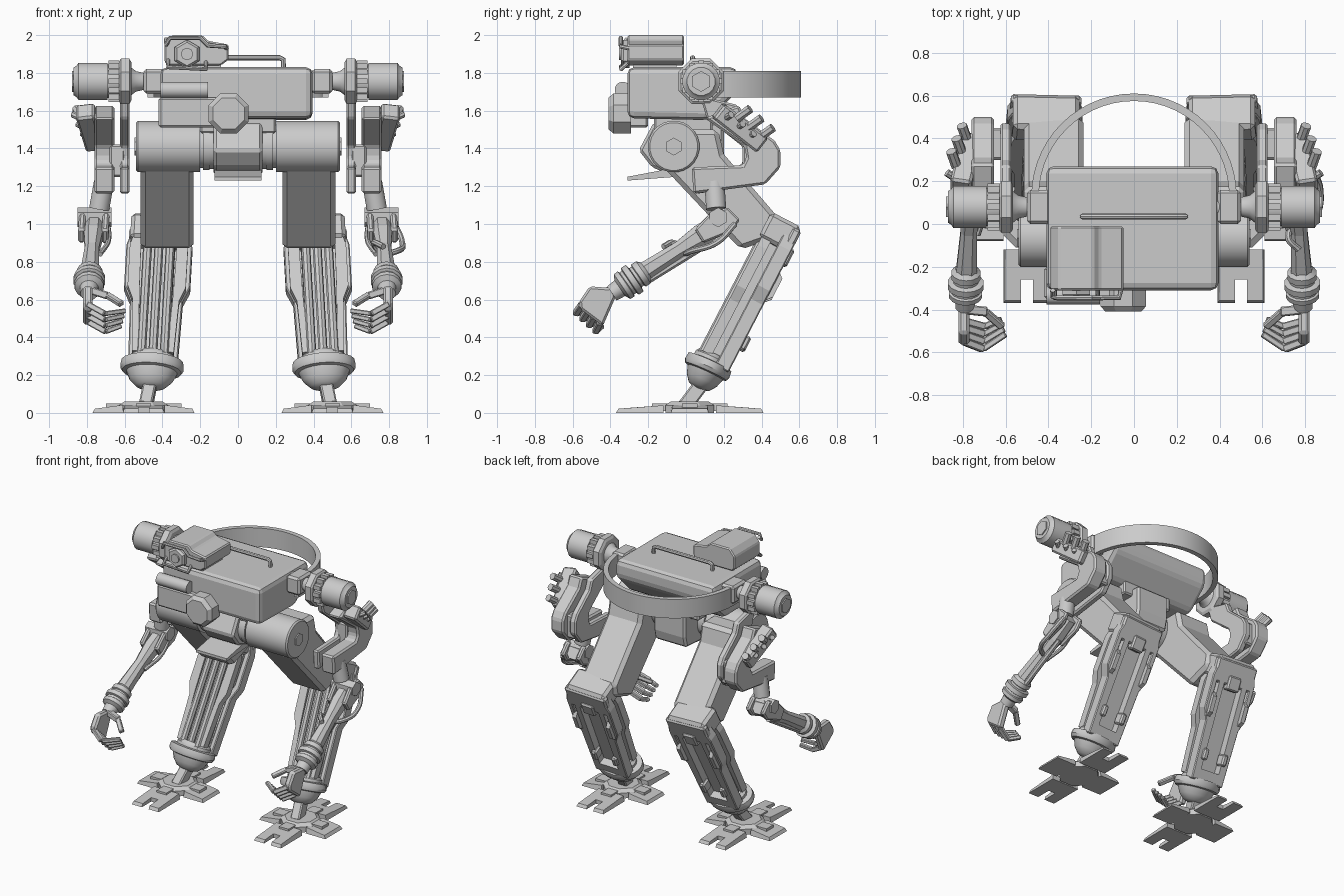
import bpy, bmesh
from math import sin, cos, pi
from mathutils import Vector as V, Matrix

if "Cube" in bpy.data.objects:
    bpy.data.objects.remove(bpy.data.objects["Cube"])

I = Matrix.Identity(4)

def finish(o, mirror, bevel, seg, smooth):
    bpy.context.view_layer.objects.active = o
    for s in bpy.context.selected_objects:
        s.select_set(False)
    o.select_set(True)
    if smooth:
        bpy.ops.object.shade_smooth_by_angle(angle=0.65)
    if bevel:
        m = o.modifiers.new("bevel", 'BEVEL')
        m.width, m.segments, m.limit_method = bevel, seg, 'ANGLE'
    if mirror:
        m = o.modifiers.new("mirror", 'MIRROR')
        m.use_mirror_merge = False

def loft(name, rings, M=I, mirror=False, bevel=0, seg=1, smooth=False):
    bm = bmesh.new()
    R = [[bm.verts.new(M @ V(p)) for p in r] for r in rings]
    n = len(R[0])
    for a, b in zip(R, R[1:]):
        for i in range(n):
            bm.faces.new((a[i], a[(i + 1) % n], b[(i + 1) % n], b[i]))
    bm.faces.new(R[0][::-1])
    bm.faces.new(R[-1])
    bmesh.ops.recalc_face_normals(bm, faces=bm.faces)
    me = bpy.data.meshes.new(name)
    bm.to_mesh(me)
    bm.free()
    o = bpy.data.objects.new(name, me)
    bpy.context.collection.objects.link(o)
    finish(o, mirror, bevel, seg, smooth)
    return o

def prism(name, pts, axis, d0, d1, **k):
    put = {'x': lambda a, b, d: (d, a, b), 'y': lambda a, b, d: (a, d, b), 'z': lambda a, b, d: (a, b, d)}[axis]
    return loft(name, [[put(a, b, d) for a, b in pts] for d in (d0, d1)], **k)

def box(name, x, y, z, **k):
    return prism(name, [(x[0], y[0]), (x[1], y[0]), (x[1], y[1]), (x[0], y[1])], 'z', z[0], z[1], **k)

def frame(p, q):
    p, q = V(p), V(q)
    z = (q - p).normalized()
    h = V((1, 0, 0)) if abs(z.x) < .8 else V((0, 1, 0))
    x = (h - z * h.dot(z)).normalized()
    M = Matrix((x, z.cross(x), z)).transposed().to_4x4()
    M.translation = p
    return M, (q - p).length

def bar(name, p, q, w, d, **k):
    M, L = frame(p, q)
    return box(name, (-w / 2, w / 2), (-d / 2, d / 2), (0, L), M=M, **k)

def lathe(name, p, q, prof, n=16, sy=1, smooth=True, **k):
    M, L = frame(p, q)
    return loft(name, [[(r * cos(2 * pi * (i + .5) / n), sy * r * sin(2 * pi * (i + .5) / n), t)
                        for i in range(n)] for t, r in prof], M=M, smooth=smooth, **k)

def rod(name, p, q, r, n=12, **k):
    return lathe(name, p, q, [(0, r), ((V(q) - V(p)).length, r)], n, **k)

def tube(name, pts, r, soft=True, mirror=False):
    c = bpy.data.curves.new(name, 'CURVE')
    c.dimensions, c.bevel_depth, c.bevel_resolution, c.use_fill_caps = '3D', r, 2, True
    s = c.splines.new('BEZIER')
    s.resolution_u = 6 if soft else 1
    s.bezier_points.add(len(pts) - 1)
    for b, p in zip(s.bezier_points, pts):
        b.co = p
        b.handle_left_type = b.handle_right_type = 'AUTO' if soft else 'VECTOR'
    tmp = bpy.data.objects.new(name + "_path", c)
    me = bpy.data.meshes.new_from_object(tmp)
    bpy.data.objects.remove(tmp)
    o = bpy.data.objects.new(name, me)
    bpy.context.collection.objects.link(o)
    finish(o, mirror, 0, 1, True)

# torso, front housing and octagonal boss
prism("torso", [(-.31, 1.56), (-.31, 1.83), (.27, 1.83), (.27, 1.7), (.12, 1.55)], 'x', -.41, .395, bevel=.035, seg=2)
box("front_housing", (-.42, -.06), (-.35, -.2), (1.51, 1.67), bevel=.012)
rod("front_roll", (-.41, -.335, 1.71), (-.16, -.335, 1.71), .043, 16)
lathe("front_boss", (-.05, -.29, 1.585), (-.05, -.41, 1.585), [(0, .115), (.095, .115), (.12, .09)], 8, smooth=False)
box("waist", (-.2, .2), (-.17, .14), (1.48, 1.6), bevel=.01)

# sensor head with lens and guard rail
prism("sensor_head", [(-.39, 1.86), (-.39, 1.95), (-.35, 2), (-.19, 2), (-.16, 1.97), (-.05, 1.95), (-.05, 1.87), (-.09, 1.84),
                      (-.37, 1.84)], 'y', -.31, -.01, bevel=.008)
box("sensor_foot", (-.35, -.09), (-.28, -.05), (1.81, 1.86))
for x in (-.34, -.26):
    box("sensor_rib", (x, x + .05), (-.3, -.02), (1.985, 2.0))
lathe("lens_rim", (-.27, -.3, 1.9), (-.27, -.36, 1.9), [(0, .075), (.03, .075), (.045, .062)], 6, smooth=False)
rod("lens", (-.27, -.34, 1.9), (-.27, -.355, 1.9), .032)
tube("lens_guard", [(-.38, -.31, 1.98), (-.38, -.34, 1.95), (-.36, -.345, 1.985), (-.2, -.345, 1.985), (-.16, -.345, 1.945),
                    (-.07, -.345, 1.94), (-.06, -.3, 1.93)], .012, False)
tube("lower_guard", [(-.37, -.3, 1.87), (-.37, -.345, 1.83), (-.17, -.345, 1.82), (-.17, -.3, 1.86)], .012, False)
tube("top_handle", [(-.24, .035, 1.81), (-.24, .035, 1.87), (-.22, .035, 1.88), (.22, .035, 1.88), (.24, .035, 1.87),
                    (.24, .035, 1.81)], .014, False)

# rear U-shaped hoop
arc = lambda r: [(r * cos(pi * i / 28), .13 + r * sin(pi * i / 28)) for i in range(29)]
prism("rear_hoop", [(.48, .02)] + arc(.48) + [(-.48, .02), (-.445, .02)] + arc(.445)[::-1] + [(.445, .02)],
      'z', 1.67, 1.81, smooth=True)

# hips
prism("pelvis", [(-.17, 1.54), (-.25, 1.39), (-.18, 1.3), (-.08, 1.26), (.18, 1.28), (.2, 1.36), (.2, 1.54)], 'x', -.13, .13, bevel=.015)
prism("pelvis_flap", [(-.31, 1.23), (-.31, 1.25), (-.1, 1.29), (-.05, 1.25), (-.18, 1.24)], 'x', -.125, .125)
hip = (-.065, 1.41)
lathe("hip_drum", (.1, *hip), (.6, *hip), [(0, .12), (.05, .12), (.05, .125), (.085, .125), (.085, .115), (.1, .115), (.1, .137),
      (.43, .137), (.44, .127)], 24, mirror=True)
rod("hip_bolt", (.53, *hip), (.548, *hip), .047, 6, mirror=True, smooth=False)

# thighs
prism("thigh", [(-.17, 1.37), (-.1, 1.5), (.17, 1.5), (.2, 1.37), (.5, 1.02), (.48, .93), (.29, .865), (-.1, 1.28)], 'x', .235, .515,
      mirror=True, bevel=.025)

# shins, in a frame running down from the knee (local +y is the front)
M, L = frame((.41, .52, 1.0), (.455, .11, .21))
k = dict(M=M, mirror=True)
box("knee_block", (-.155, .155), (-.09, .09), (-.02, .13), bevel=.02, **k)
box("knee_plate", (-.165, .165), (-.1, -.05), (.0, .17), bevel=.012, **k)
box("knee_latch", (-.05, .05), (-.115, -.06), (.1, .2), bevel=.01, **k)
box("shin_core", (-.085, .085), (-.045, .04), (.1, L - .06), bevel=.01, **k)
for s in (-1, 1):
    rail = [(.11, .02), (.145, .02), (.175, .12), (.175, .36), (.14, .44), (.13, .84), (.095, .84), (.105, .42), (.135, .34), (.135, .13)]
    prism("shin_rail", [(s * a, b) for a, b in rail], 'y', -.1, -.02, bevel=.006, **k)
    prism("shin_front_rail", [(s * a * .88, b + .05) for a, b in rail[:5]] + [(s * .11, .8), (s * .075, .8), (s * .09, .44)],
          'y', .02, .075, **k)
    box("shin_back_edge", sorted((s * .075, s * .115)), (-.1, -.04), (.12, .82), **k)
    prism("shin_guard", [(-.09, .24), (-.125, .27), (-.125, .38), (-.09, .42)], 'x', s * .12, s * .15, **k)
    box("ankle_lug", sorted((s * .06, s * .1)), (-.125, -.05), (.62, .7), bevel=.01, **k)
for x in (-.06, 0, .06):
    tube("shin_pipe", [M @ V((x, .07, z)) for z in (.1, .45, .84)], .024, mirror=True)
box("shin_back_foot", (-.11, .11), (-.1, -.03), (.76, .83), **k)

# ankle cups and posts
lathe("ankle_cup", (.45, .145, .31), (.465, .055, .11), [(0, .105), (.02, .125), (.04, .125), (.045, .165), (.08, .17), (.1, .158),
      (.105, .135), (.15, .115), (.185, .08), (.2, .04)], 20, sy=.76, mirror=True)
bar("ankle_post", (.465, .08, .15), (.49, -.01, .03), .07, .08, mirror=True, bevel=.008)

# feet: hub and four tapering pads
F = Matrix.Translation((.5, .02, 0))
lathe("foot_hub", (.5, .02, 0), (.5, .02, 1), [(0, .14), (.04, .14), (.06, .11)], 8, smooth=False, mirror=True)
fork = lambda w, a, b: [(a, -w), (b, -w), (b, -.028), (b - .11, -.028), (b - .11, .028), (b, .028), (b, w), (a, w)]
plain = lambda w, a, b: [(a, -w), (b, -w), (b, w), (a, w)]
for i in range(4):
    pts = plain(.1, .11, .27) if i % 2 == 0 else fork(.11, .14, .39)
    far = max(p[0] for p in pts)
    top = [(u - .012 if u == far else u, v * .93 if abs(v) > .05 else v, .042 - .02 * (u - .11) / (far - .11)) for u, v in pts]
    loft("foot_pad", [[(u, v, 0) for u, v in pts], top], M=F @ Matrix.Rotation(i * pi / 2, 4, 'Z'), mirror=True)
    loft("foot_pad_link", [[(u, v, z) for u, v in plain(.04, .08, .2)] for z in (.01, .05)],
         M=F @ Matrix.Rotation(i * pi / 2, 4, 'Z'), mirror=True)

# shoulders
sh = (.08, 1.755)
lathe("shoulder", (.38, *sh), (1, *sh), [(0, .06), (.1, .06), (.115, .045), (.16, .055), (.185, .075), (.19, .075), (.25, .09), (.31, .09),
      (.31, .1), (.465, .1), (.475, .085), (.49, .075)], 16, mirror=True)
lathe("shoulder_disc", (.565, *sh), (1, *sh), [(0, .11), (.01, .13), (.055, .13), (.065, .115)], 8, smooth=False, mirror=True)
box("shoulder_mount", (.39, .5), (.0, .16), (1.69, 1.82), mirror=True, bevel=.015)
for i in range(12):
    a = 2 * pi * i / 12
    c = V((0, sh[0] + .095 * cos(a), sh[1] + .095 * sin(a)))
    bar("shoulder_tooth", c + V((.63, 0, 0)), c + V((.685, 0, 0)), .03, .03, mirror=True)
rod("shoulder_cap", (.86, *sh), (.878, *sh), .055, 6, mirror=True, smooth=False)

# C-shaped upper arms with inner strap and knobs
bow = [(.06, 1.68), (.28, 1.63), (.31, 1.56), (.47, 1.44), (.5, 1.39), (.5, 1.3), (.42, 1.21), (.04, 1.16), (.03, 1.3),
       (.3, 1.31), (.32, 1.35), (.31, 1.41), (.1, 1.56)]
prism("upper_arm", bow[1:], 'x', .655, .76, mirror=True, bevel=.012)
prism("arm_strap", [(y * .9 + .02, z) for y, z in bow], 'x', .575, .625, mirror=True, bevel=.01)
box("arm_bridge", (.6, .68), (.3, .45), (1.25, 1.42), mirror=True, bevel=.01)
bar("arm_rack", (.81, .17, 1.6), (.755, .4, 1.42), .1, .1, mirror=True, bevel=.012)
for i in range(3):
    p = V((.83 - .025 * i, .27 + .06 * i, 1.56 - .05 * i))
    rod("arm_knob", p, p + V((.025, .07, .05)), .025, 8, mirror=True)
    rod("arm_stud", p + V((0, -.06, .0)), p + V((.045, -.03, .02)), .018, 8, mirror=True)

# elbows and forearms
rod("elbow_neck", (.71, .15, 1.22), (.735, .16, 1.08), .055, 12, mirror=True)
rod("elbow_bolt", (.67, .17, 1.035), (.85, .17, 1.035), .052, 6, smooth=False, mirror=True)
M, L = frame((.755, .27, 1.06), (.785, -.25, .73))
k = dict(M=M, mirror=True)
for s in (-1, 1):
    prism("elbow_cheek", [(-.04, .01), (.05, .03), (.075, .12), (.045, .24), (-.04, .24), (-.07, .08)], 'x', s * .045, s * .08, bevel=.01,
          **{**k, 'M': M @ Matrix(((1, 0, 0, 0), (0, 1, 0, 0), (0, 0, 1, 0), (0, 0, 0, 1)))})
loft("forearm", [[(x * w, y * d, z) for x, y in ((-1, -.5), (-.5, -1), (.5, -1), (1, -.5), (1, .5), (.5, 1), (-.5, 1), (-1, .5))]
     for z, w, d in ((.05, .045, .05), (.22, .05, .06), (.36, .038, .042), (L, .05, .05))], **k)
rod("forearm_ram", M @ V((.0, -.055, .2)), M @ V((0, -.05, L)), .02, 8, mirror=True)
tube("forearm_cable", [(.83, .26, 1.0), (.87, .16, .9), (.85, .04, .86), (.76, -.02, .85), (.72, -.06, .9), (.77, -.12, .88)], .016)
tube("elbow_hose", [(.7, .22, 1.05), (.685, .1, .92), (.73, -.05, .84)], .014, mirror=True)

# wrists
lathe("wrist", (.785, -.21, .755), (.79, -.41, .62), [(0, .05), (.02, .07), (.05, .07), (.055, .06), (.07, .06), (.075, .085), (.105, .085),
      (.11, .07), (.125, .07), (.13, .08), (.155, .078), (.17, .05), (.22, .045)], 14, mirror=True)

# hands: palm, four curled fingers, thumb
prism("palm", [(-.51, .67), (-.38, .66), (-.37, .62), (-.44, .46), (-.56, .55), (-.565, .59)], 'x', .77, .82, mirror=True, bevel=.012)
A = [((.795, -.55, .575), (.79, -.455, .48)), ((.705, -.585, .525), (.7, -.48, .43)), ((.60, -.515, .54), (.62, -.445, .46))]
for i in range(4):
    a, b, c = (V(p).lerp(V(q), i / 3) for p, q in A)
    bar("finger_base", a, b, .034, .032, mirror=True, bevel=.005)
    bar("finger_tip", b, c, .028, .026, mirror=True, bevel=.005)
bar("thumb_base", (.785, -.4, .65), (.69, -.41, .62), .045, .04, mirror=True, bevel=.006)
bar("thumb_tip", (.695, -.41, .625), (.615, -.48, .575), .035, .03, mirror=True, bevel=.006)
